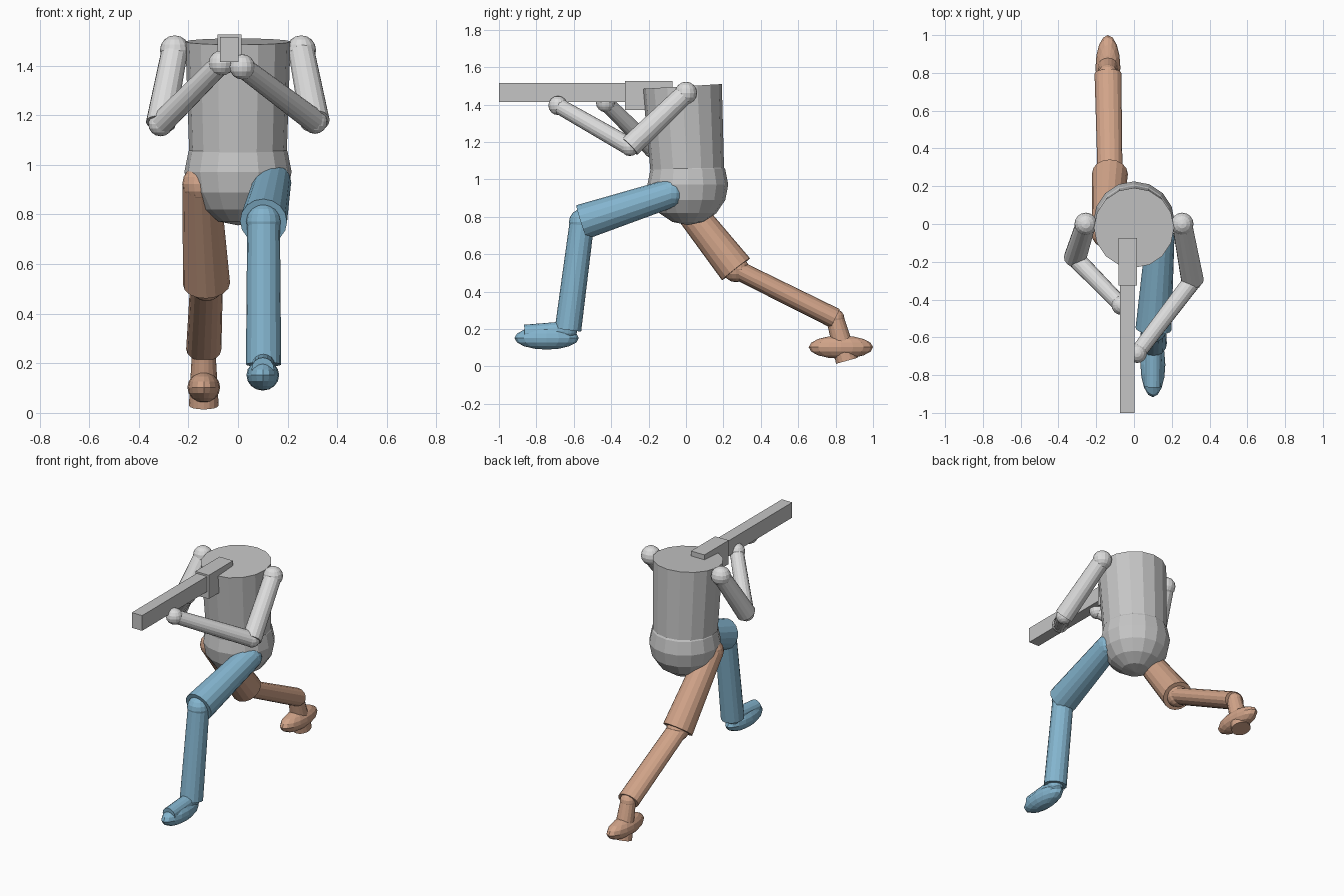
import bpy
from mathutils import Vector, Matrix

if "Cube" in bpy.data.objects:
    bpy.data.objects.remove(bpy.data.objects["Cube"])


def material(name, rgb):
    m = bpy.data.materials.new(name)
    m.diffuse_color = (*rgb, 1)
    m.use_nodes = True
    m.node_tree.nodes["Principled BSDF"].inputs["Base Color"].default_value = m.diffuse_color
    return m


GREY = material("body grey", (0.56, 0.56, 0.56))
LIGHT = material("arm light grey", (0.71, 0.71, 0.71))
BLUE = material("leg blue", (0.23, 0.46, 0.62))
BROWN = material("leg tan", (0.64, 0.37, 0.25))


def finish(name, mat):
    ob = bpy.context.object
    ob.name = name
    ob.data.materials.append(mat)
    return ob


def ball(name, loc, radii, mat, rings=8):
    """Sphere or ellipsoid with its poles along z."""
    bpy.ops.mesh.primitive_uv_sphere_add(segments=16, ring_count=rings, radius=1, location=loc)
    ob = finish(name, mat)
    ob.scale = radii if isinstance(radii, tuple) else (radii,) * 3
    return ob


def limb(name, a, b, ra, rb, mat, flat=1.0):
    """Tapered cylinder from a to b; flat squeezes it across the x direction."""
    a, b = Vector(a), Vector(b)
    z = (b - a).normalized()
    x = (Vector((1, 0, 0)) - z * z.x).normalized()
    y = z.cross(x)
    bpy.ops.mesh.primitive_cone_add(vertices=16, radius1=ra, radius2=rb, depth=(b - a).length)
    ob = finish(name, mat)
    rot = Matrix((x, y, z)).transposed().to_4x4()
    ob.matrix_world = Matrix.Translation((a + b) / 2) @ rot @ Matrix.Diagonal((1, flat, 1, 1))
    return ob


def box(name, lo, hi, mat):
    lo, hi = Vector(lo), Vector(hi)
    bpy.ops.mesh.primitive_cube_add(size=1, location=(lo + hi) / 2)
    finish(name, mat).scale = hi - lo


# Trunk
limb("torso", (0, 0.01, 1.0), (0, -0.02, 1.497), 0.195, 0.212, GREY)
ball("pelvis", (0, 0.01, 0.972), 0.216, GREY)

# Arms: shoulder, elbow and hand positions
for side, shoulder, elbow, hand in (
    ("left", (0.255, 0, 1.462), (0.31, -0.30, 1.175), (0.017, -0.685, 1.395)),
    ("right", (-0.255, 0, 1.462), (-0.312, -0.18, 1.165), (-0.068, -0.43, 1.41)),
):
    ball(side + "_shoulder", shoulder, 0.06, LIGHT)
    limb(side + "_upper_arm", shoulder, elbow, 0.053, 0.06, LIGHT)
    ball(side + "_elbow", elbow, 0.05, LIGHT)
    limb(side + "_forearm", elbow, hand, 0.048, 0.042, LIGHT)
    ball(side + "_hand", hand, 0.051, LIGHT)

# Legs: joints, shin flattening, foot cylinder end and foot centre
for side, mat, hip, knee, ankle, flat, toe, toe_r, foot in (
    ("left", BLUE, (0.138, -0.08, 0.927), (0.103, -0.556, 0.772), (0.103, -0.631, 0.195), 1.0,
     (0.1, -0.862, 0.178), 0.045, (0.1, -0.745, 0.152)),
    ("right", BROWN, (-0.148, -0.05, 0.922), (-0.127, 0.267, 0.52), (-0.138, 0.797, 0.257), 0.78,
     (-0.138, 0.86, 0.03), 0.06, (-0.138, 0.828, 0.103)),
):
    ball(side + "_hip", hip, 0.077, mat)
    limb(side + "_thigh", hip, knee, 0.076, 0.095, mat)
    ball(side + "_knee", knee, 0.07, mat)
    limb(side + "_shin", knee, ankle, 0.066, 0.071, mat, flat)
    ball(side + "_ankle", ankle, 0.05, mat)
    limb(side + "_foot_core", ankle, toe, 0.047, toe_r, mat)
    ball(side + "_foot", foot, (0.066, 0.172, 0.062), mat)

# Long bar held in the hands, with its rear block
box("barrel", (-0.073, -1.0, 1.415), (0.002, -0.3, 1.515), GREY)
box("rear_block", (-0.083, -0.325, 1.37), (0.015, -0.073, 1.526), GREY)
